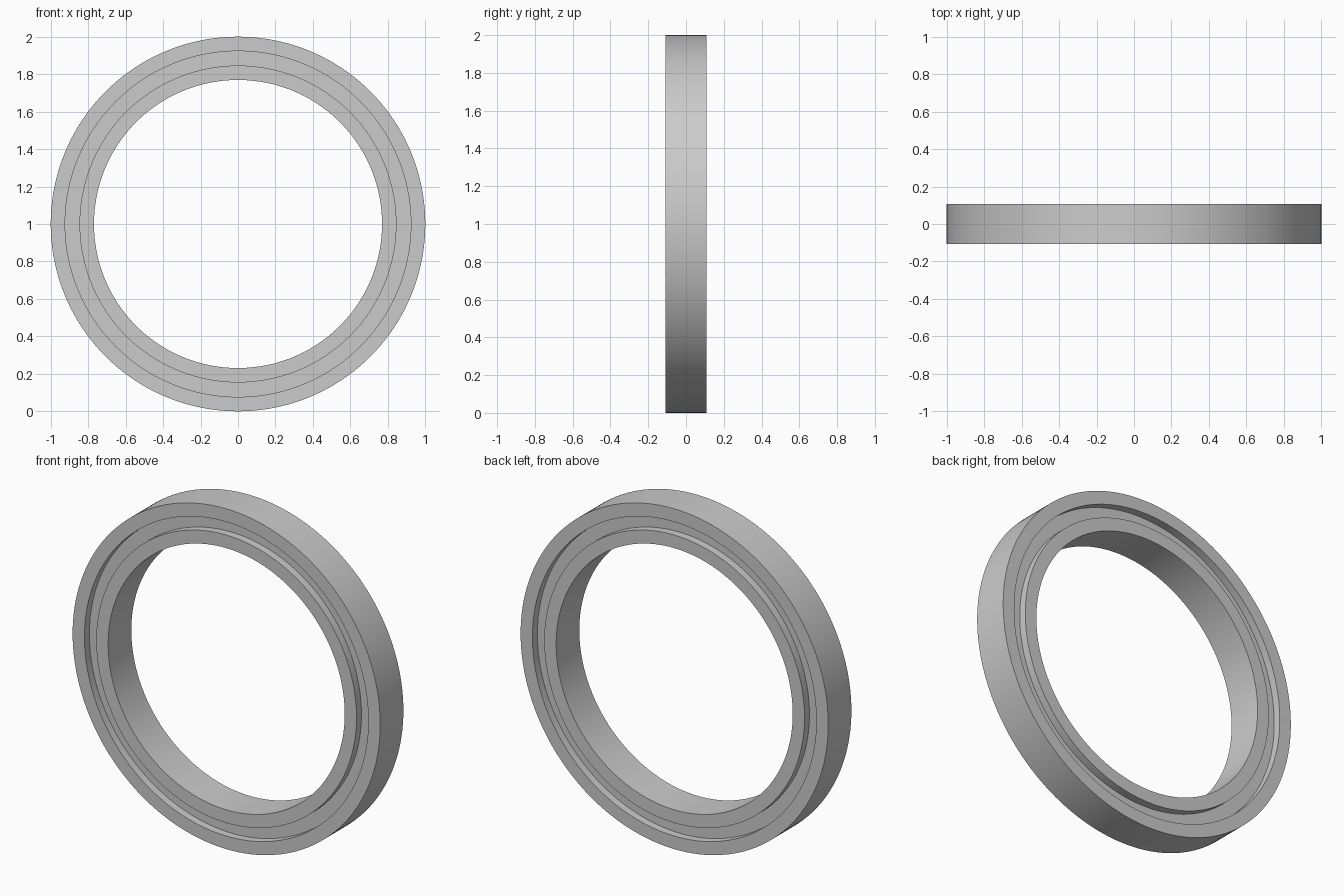
import bpy, bmesh, math
from mathutils import Vector, Matrix

if "Cube" in bpy.data.objects:
    bpy.data.objects.remove(bpy.data.objects["Cube"])

# Main dimensions
SEGMENTS = 160
BORE, INNER_LIP, OUTER_LIP, RIM = 0.769, 0.846, 0.923, 1.0
HALF_WIDTH = 0.1077
RECESS = 0.046

# Single steel colour
steel = bpy.data.materials.new("steel_grey")
steel.use_nodes = True
colour = (0.6, 0.6, 0.6, 1.0)
steel.diffuse_color = colour
steel.node_tree.nodes["Principled BSDF"].inputs["Base Color"].default_value = colour


def ring(name, inner, outer, half):
    """Revolve a rectangular section around the y axis."""
    bm = bmesh.new()
    section = [(inner, -half), (outer, -half), (outer, half), (inner, half)]
    verts = [bm.verts.new((r, y, 0)) for r, y in section]
    edges = [bm.edges.new((verts[i], verts[i - 1])) for i in range(len(verts))]
    bmesh.ops.spin(bm, geom=verts + edges, cent=Vector(), axis=Vector((0, 1, 0)),
                   angle=math.tau, steps=SEGMENTS, use_duplicate=False)
    bmesh.ops.remove_doubles(bm, verts=bm.verts, dist=1e-4)
    bmesh.ops.recalc_face_normals(bm, faces=bm.faces)
    bmesh.ops.transform(bm, matrix=Matrix.Translation((0, 0, RIM)), verts=bm.verts)
    mesh = bpy.data.meshes.new(name)
    bm.to_mesh(mesh)
    bm.free()
    mesh.materials.append(steel)
    obj = bpy.data.objects.new(name, mesh)
    bpy.context.collection.objects.link(obj)
    return obj


# Two races with a recessed shield between them
parts = [
    ring("outer_race", OUTER_LIP, RIM, HALF_WIDTH),
    ring("inner_race", BORE, INNER_LIP, HALF_WIDTH),
    ring("shield", INNER_LIP, OUTER_LIP, HALF_WIDTH - RECESS),
]

# Smooth round walls, crisp rims
bpy.ops.object.select_all(action="DESELECT")
for part in parts:
    part.select_set(True)
bpy.context.view_layer.objects.active = parts[0]
bpy.ops.object.shade_smooth_by_angle(angle=math.radians(30))
